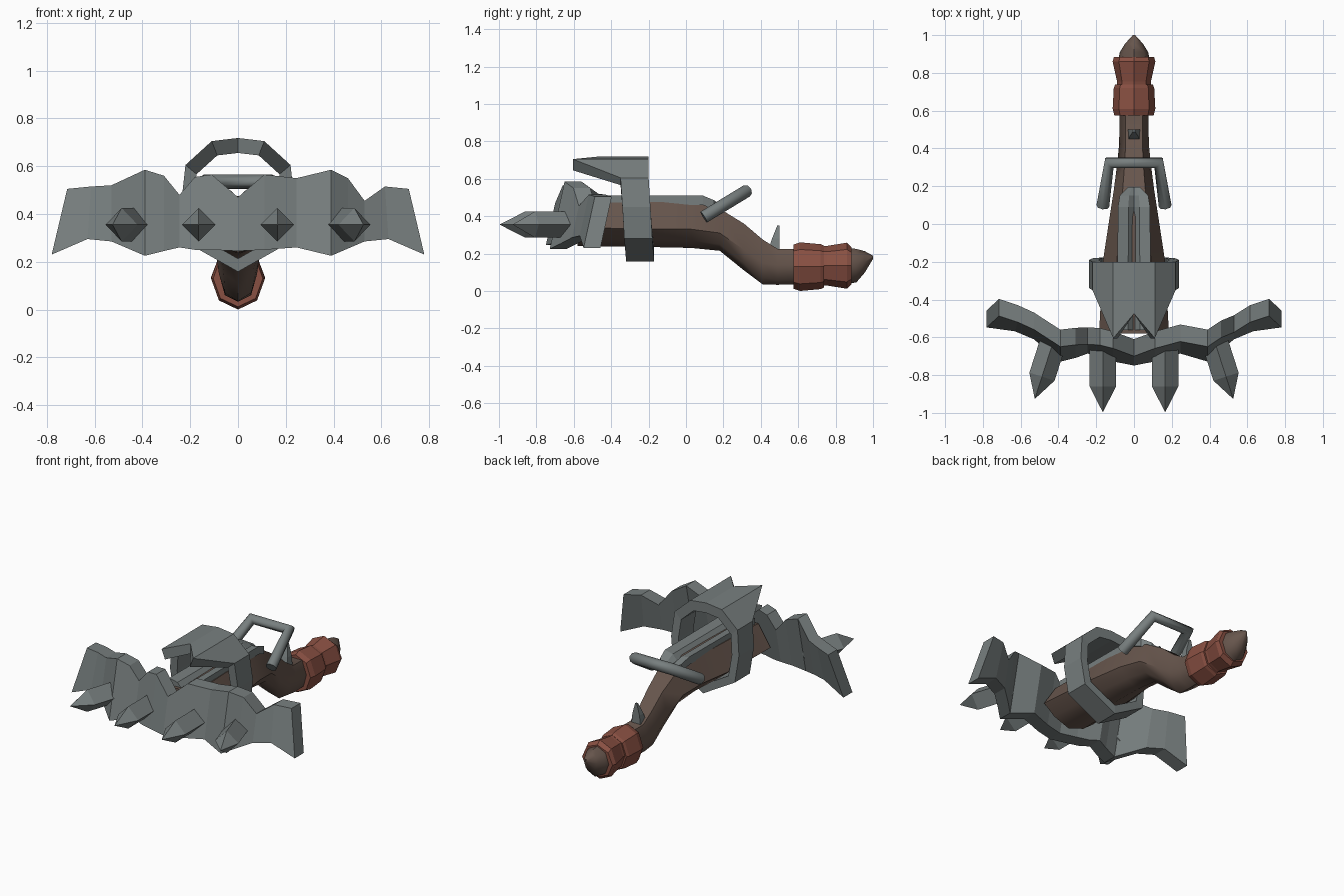
import bpy, bmesh, math
from mathutils import Vector


def material(name, rgb):
    m = bpy.data.materials.new(name)
    m.diffuse_color = (*rgb, 1)
    return m


GREY = material("iron grey", (0.185, 0.21, 0.21))
BROWN = material("dark wood", (0.135, 0.092, 0.073))
RED = material("red leather", (0.25, 0.08, 0.055))


def loft(name, rings, mat, closed=False, smooth=False):
    """Skin equal-length rings of points; cap the ends or join last to first."""
    bm = bmesh.new()
    rows = [[bm.verts.new(p) for p in r] for r in rings]
    n = len(rows[0])
    pairs = list(zip(rows, rows[1:])) + ([(rows[-1], rows[0])] if closed else [])
    for a, b in pairs:
        for i in range(n):
            j = (i + 1) % n
            bm.faces.new((a[i], a[j], b[j], b[i]))
    if not closed:
        bm.faces.new(rows[0])
        bm.faces.new(rows[-1])
    bmesh.ops.recalc_face_normals(bm, faces=bm.faces)
    me = bpy.data.meshes.new(name)
    bm.to_mesh(me)
    bm.free()
    me.materials.append(mat)
    ob = bpy.data.objects.new(name, me)
    bpy.context.collection.objects.link(ob)
    if smooth:
        bpy.context.view_layer.objects.active = ob
        ob.select_set(True)
        bpy.ops.object.shade_smooth_by_angle(angle=math.radians(50))
        ob.select_set(False)
    return ob


def lathe(name, profile, mat, smooth=False):
    """Eight-sided turning along y; profile rows are y, radius x, radius z, centre z."""
    rings = [[(rx * math.sin(k * math.pi / 4), y, z - rz * math.cos(k * math.pi / 4))
              for k in range(8)] for y, rx, rz, z in profile]
    return loft(name, rings, mat, smooth=smooth)


# Stock: keel-bottomed section; rows are y, top half width, top z,
# widest half width, its z, lower half width, its z, keel z
stock = [
    (-0.58, 0.10, 0.47, 0.185, 0.34, 0.11, 0.28, 0.24),
    (-0.20, 0.09, 0.475, 0.165, 0.33, 0.10, 0.275, 0.235),
    (0.03, 0.08, 0.475, 0.13, 0.33, 0.08, 0.27, 0.23),
    (0.18, 0.06, 0.44, 0.107, 0.31, 0.07, 0.25, 0.215),
    (0.31, 0.05, 0.36, 0.09, 0.22, 0.06, 0.15, 0.11),
    (0.41, 0.045, 0.275, 0.08, 0.15, 0.055, 0.07, 0.035),
    (0.49, 0.045, 0.225, 0.077, 0.14, 0.055, 0.06, 0.033),
    (0.62, 0.045, 0.225, 0.075, 0.14, 0.055, 0.065, 0.037),
]
loft("stock", [[(wt, y, t), (w, y, m), (wl, y, l), (0, y, b), (-wl, y, l), (-w, y, m), (-wt, y, t)]
               for y, wt, t, w, m, wl, l, b in stock], BROWN, smooth=True)

# Grip wraps and pommel
lathe("front_wrap", [(0.575, 0.104, 0.118, 0.13), (0.61, 0.113, 0.13, 0.13),
                     (0.72, 0.107, 0.12, 0.13), (0.738, 0.1, 0.112, 0.13)], RED)
lathe("rear_wrap", [(0.725, 0.09, 0.106, 0.135), (0.755, 0.09, 0.106, 0.135),
                    (0.86, 0.113, 0.123, 0.135), (0.885, 0.106, 0.1, 0.135)], RED)
lathe("pommel", [(0.86, 0.085, 0.095, 0.135), (0.91, 0.075, 0.09, 0.135),
                 (0.955, 0.047, 0.058, 0.155), (1.0, 0.006, 0.008, 0.18)], BROWN, smooth=True)

# Grooved rail on top of the stock
rail = [(-0.56, 0.09, 0.51, 0.465), (0.09, 0.085, 0.51, 0.465),
        (0.15, 0.075, 0.485, 0.455), (0.195, 0.03, 0.455, 0.445)]
loft("bolt_rail", [[(w, y, t), (w, y, t - 0.05), (-w, y, t - 0.05), (-w, y, t),
                    (-0.35 * w, y, t - 0.012), (0, y + 0.0, g), (0.35 * w, y, t - 0.012)]
                   for y, w, t, g in rail], GREY)

# Bow plate: rows are top x, bottom x, top z, bottom z, front y at z = 0.4
plate = [
    (-0.715, -0.78, 0.505, 0.23, -0.51), (-0.615, -0.63, 0.515, 0.295, -0.545),
    (-0.53, -0.53, 0.52, 0.285, -0.585), (-0.39, -0.39, 0.585, 0.225, -0.69),
    (-0.31, -0.31, 0.56, 0.245, -0.675), (-0.245, -0.245, 0.48, 0.26, -0.655),
    (-0.18, -0.18, 0.555, 0.25, -0.675), (-0.11, -0.11, 0.565, 0.25, -0.695),
    (0, 0, 0.47, 0.245, -0.715), (0.11, 0.11, 0.565, 0.25, -0.695),
    (0.245, 0.245, 0.55, 0.26, -0.655), (0.39, 0.39, 0.585, 0.225, -0.69),
    (0.46, 0.46, 0.55, 0.255, -0.635), (0.53, 0.53, 0.455, 0.285, -0.585),
    (0.615, 0.63, 0.515, 0.295, -0.545), (0.715, 0.78, 0.505, 0.23, -0.51),
]


def plate_ring(xt, xb, zt, zb, c):
    yt, yb = c + 0.22 * (zt - 0.4), c + 0.22 * (zb - 0.4)
    return [(xt, yt, zt), (xt, yt + 0.09, zt), (xb, yb + 0.09, zb), (xb, yb, zb)]


loft("bow_plate", [plate_ring(*r) for r in plate], GREY)

# Spikes: diamond-section bars pointing forward
for side in (-1, 1):
    for label, start, tip in (("inner", (0.165, -0.62), (0.165, -0.995)),
                              ("outer", (0.42, -0.60), (0.525, -0.925))):
        a = Vector((side * start[0], start[1], 0.355))
        b = Vector((side * tip[0], tip[1], 0.355))
        d = b - a
        across = Vector((-d.y, d.x, 0)).normalized()
        up = Vector((0, 0, 1))
        rings = [[a + d * t + across * r, a + d * t + up * r,
                  a + d * t - across * r, a + d * t - up * r]
                 for t, r in ((0, 0.05), (0.06, 0.07), (0.64, 0.07), (1, 0.001))]
        loft(label + "_spike", rings, GREY)

# Hoop around the stock; rows are x, z, front y, back y
half = [(0, 0.718, -0.475, -0.2), (0.11, 0.705, -0.605, -0.2), (0.22, 0.605, -0.35, -0.2),
        (0.237, 0.45, -0.34, -0.19), (0.215, 0.28, -0.33, -0.18), (0, 0.158, -0.32, -0.17)]
hoop = half + [(-x, z, f, b) for x, z, f, b in half[-2:0:-1]]


def hoop_ring(x, z, f, b):
    s, zc = 0.79, 0.42
    xi, zi = x * s, zc + (z - zc) * s
    return [(x, f, z), (x, b, z), (xi, b, zi), (xi, f, zi)]


loft("hoop", [hoop_ring(*r) for r in hoop], GREY, closed=True)

# Cocking handle: round bar bent over the stock
curve = bpy.data.curves.new("cocking_handle", "CURVE")
curve.dimensions = "3D"
curve.bevel_depth = 0.034
curve.bevel_resolution = 2
curve.use_fill_caps = True
spline = curve.splines.new("POLY")
path = [(-0.165, 0.095, 0.395), (-0.13, 0.325, 0.535), (0.13, 0.325, 0.535), (0.165, 0.095, 0.395)]
spline.points.add(len(path) - 1)
for p, co in zip(spline.points, path):
    p.co = (*co, 1)
curve.materials.append(GREY)
bpy.context.collection.objects.link(bpy.data.objects.new("cocking_handle", curve))

# Trigger spur behind the handle
loft("trigger_spur", [[(-w, y0, z), (w, y0, z), (w, y1, z), (-w, y1, z)]
                      for z, w, y0, y1 in ((0.2, 0.033, 0.435, 0.5), (0.28, 0.025, 0.46, 0.5),
                                           (0.35, 0.006, 0.488, 0.5))], GREY)
